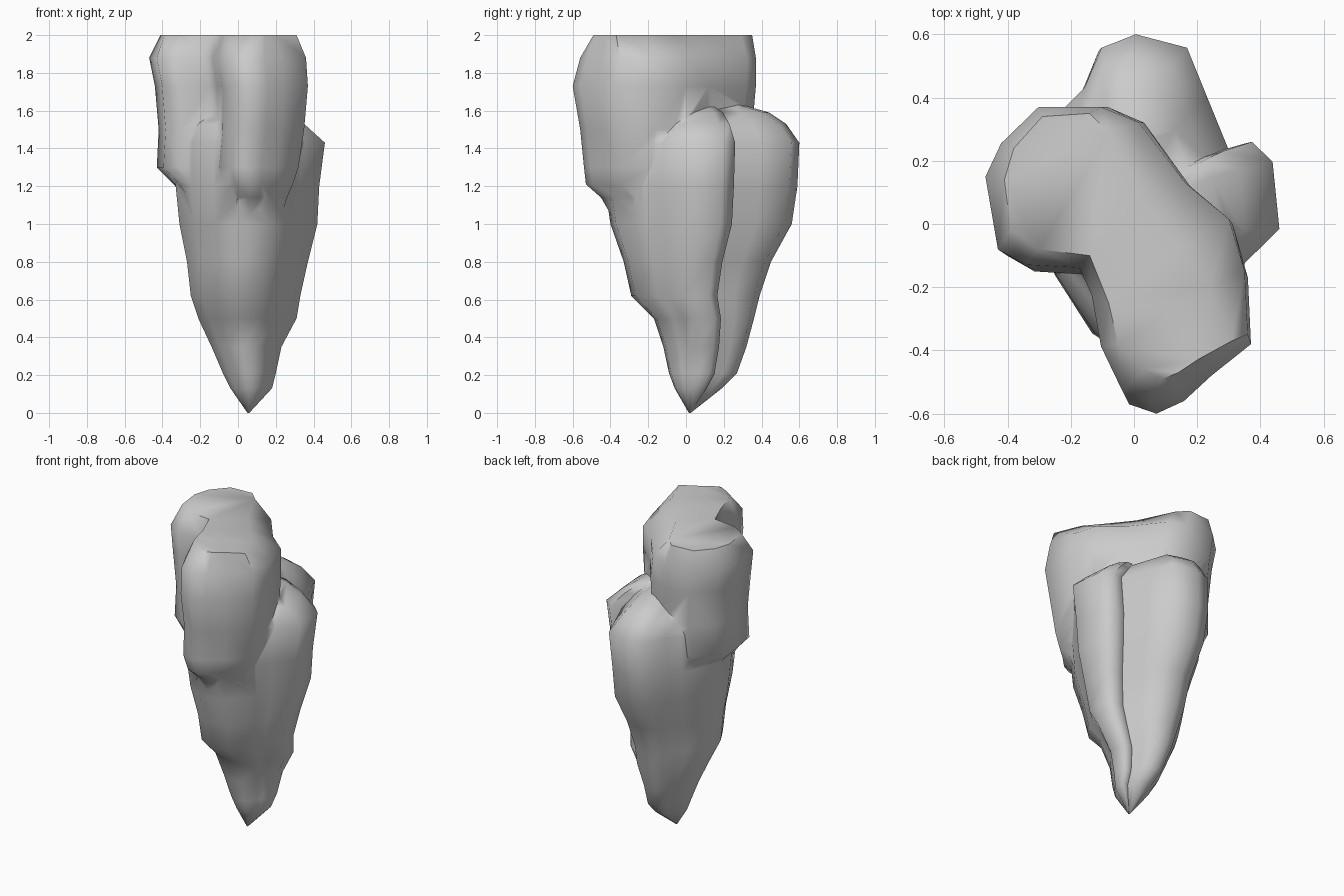
import bpy, bmesh, math

if "Cube" in bpy.data.objects:
    bpy.data.objects.remove(bpy.data.objects["Cube"])


def fit(outline, box):
    """Stretch an outline so that it fills the box (x0, x1, y0, y1)."""
    xs, ys = [p[0] for p in outline], [p[1] for p in outline]
    x0, x1, y0, y1 = box
    sx = (x1 - x0) / (max(xs) - min(xs))
    sy = (y1 - y0) / (max(ys) - min(ys))
    return [(x0 + (x - min(xs)) * sx, y0 + (y - min(ys)) * sy) for x, y in outline]


def loft(name, sections):
    """Skin a closed solid over (z, outline) sections."""
    bm = bmesh.new()
    rings = [[bm.verts.new((x, y, z)) for x, y in pts] for z, pts in sections]
    n = len(rings[0])
    for a, b in zip(rings, rings[1:]):
        for i in range(n):
            j = (i + 1) % n
            bm.faces.new((a[i], a[j], b[j], b[i]))
    bm.faces.new(rings[0])
    bm.faces.new(rings[-1])
    bmesh.ops.triangulate(bm, faces=[f for f in bm.faces if len(f.verts) > 4])
    bmesh.ops.recalc_face_normals(bm, faces=bm.faces[:])
    mesh = bpy.data.meshes.new(name)
    bm.to_mesh(mesh)
    bm.free()
    obj = bpy.data.objects.new(name, mesh)
    bpy.context.collection.objects.link(obj)
    return obj


# Lower spike with the shelf at the back and right
low_outline = [(.42, -.02), (.40, .18), (.34, .24), (.27, .22), (.21, .37), (.15, .52),
               (0, .56), (-.10, .52), (-.15, .40), (-.21, .34), (-.30, .14), (-.31, 0),
               (-.23, -.16), (-.12, -.33), (0, -.41), (.16, -.38), (.28, -.22), (.32, -.12)]
low_levels = [(0, (.05, .06, .015, .025)), (.13, (-.04, .18, -.06, .19)),
              (.21, (-.08, .20, -.09, .27)), (.35, (-.14, .23, -.12, .32)),
              (.50, (-.21, .31, -.17, .36)), (.62, (-.25, .33, -.29, .39)),
              (.80, (-.27, .37, -.33, .45)), (1.0, (-.31, .42, -.40, .56)),
              (1.2, (-.33, .43, -.43, .59)), (1.43, (-.33, .46, -.43, .60)),
              (1.53, (-.28, .35, -.38, .53)), (1.59, (-.20, .26, -.30, .44)),
              (1.63, (-.10, .15, -.20, .30))]
spike = loft("lower_rock", [(z, fit(low_outline, b)) for z, b in low_levels])

# Upper kidney-shaped mass with a flat top
up_outline = [(-.47, .14), (-.42, .25), (-.30, .37), (-.10, .37), (.02, .32), (.17, .12),
              (.31, 0), (.36, -.17), (.37, -.38), (.24, -.48), (.15, -.56), (.06, -.60),
              (-.03, -.57), (-.10, -.42), (-.13, -.25), (-.17, -.16), (-.34, -.15), (-.43, -.10)]
top_outline = [(-.41, .14), (-.38, .24), (-.29, .34), (-.14, .35), (-.08, .29), (.03, .06),
               (.14, -.08), (.24, -.20), (.31, -.37), (.20, -.43), (.14, -.47), (.09, -.49),
               (.03, -.46), (-.05, -.38), (-.08, -.25), (-.14, -.10), (-.30, -.08), (-.39, -.02)]
up_levels = [(.95, (-.18, .20, -.34, .10)), (1.14, (-.29, .26, -.45, .25)),
             (1.21, (-.34, .29, -.53, .30)), (1.30, (-.43, .32, -.54, .33)),
             (1.50, (-.42, .35, -.56, .35)), (1.73, (-.44, .37, -.60, .37)),
             (1.88, (-.47, .36, -.56, .37))]
mass = loft("rock", [(z, fit(up_outline, b)) for z, b in up_levels] + [(2, top_outline)])

# Merge into one solid and shade smooth
mod = mass.modifiers.new("join", 'BOOLEAN')
mod.operation, mod.solver, mod.object = 'UNION', 'EXACT', spike
bpy.ops.object.select_all(action='DESELECT')
mass.select_set(True)
bpy.context.view_layer.objects.active = mass
bpy.ops.object.modifier_apply(modifier=mod.name)
bpy.data.objects.remove(spike)
bpy.ops.object.shade_smooth_by_angle(angle=math.radians(65))
